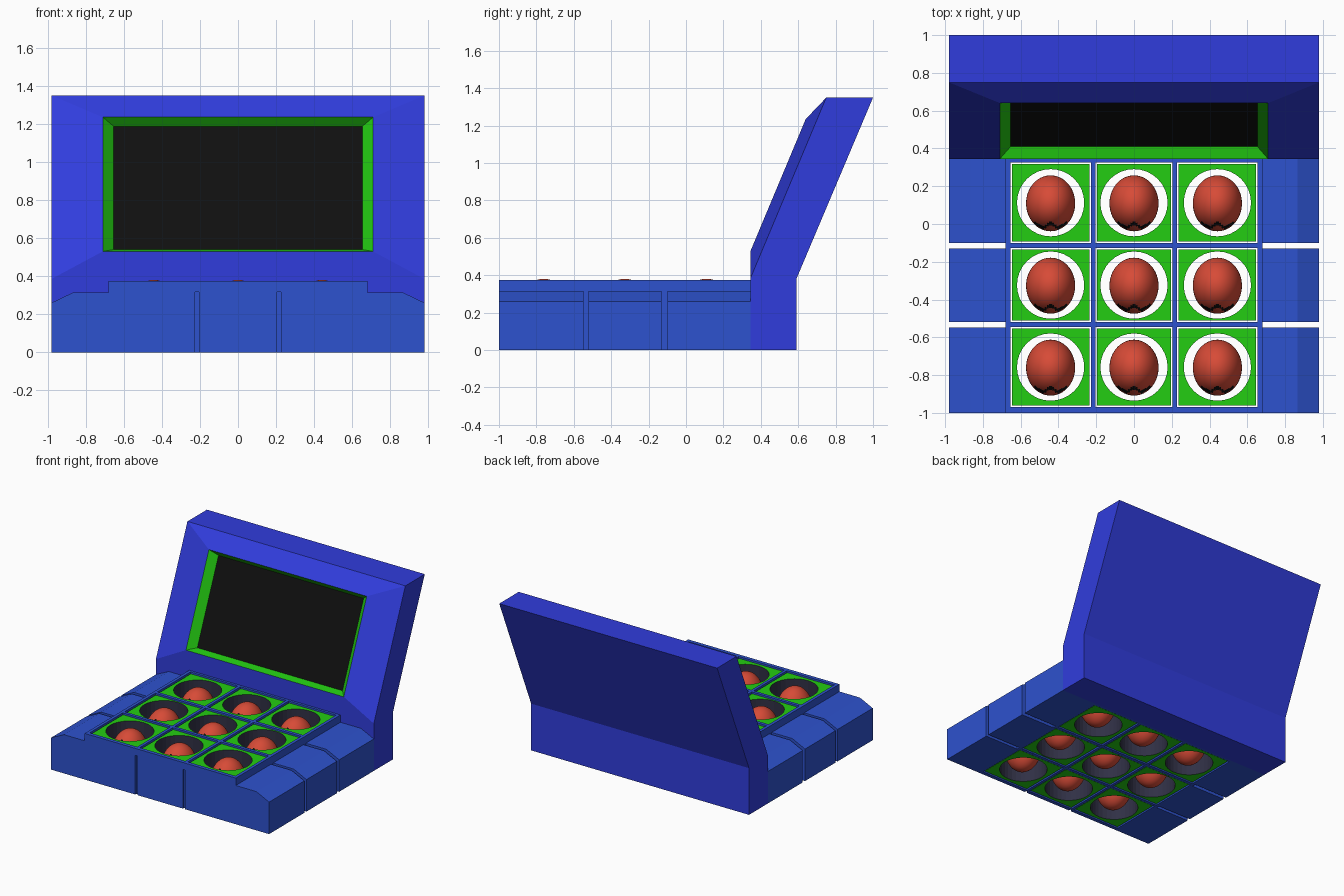
import bpy, bmesh, math

if "Cube" in bpy.data.objects:
    bpy.data.objects.remove(bpy.data.objects["Cube"])

def material(name, rgb):
    m = bpy.data.materials.new(name)
    m.diffuse_color = (*rgb, 1)
    m.use_nodes = True
    m.node_tree.nodes["Principled BSDF"].inputs["Base Color"].default_value = m.diffuse_color
    return m

BASE = material("base_blue", (0.027, 0.085, 0.62))
CASE = material("housing_blue", (0.03, 0.046, 0.72))
GREEN = material("bright_green", (0.017, 0.61, 0.006))
RED = material("warm_red", (0.68, 0.07, 0.038))
DARK = material("dark_slate", (0.03, 0.03, 0.06))
BLACK = material("black", (0.005, 0.005, 0.005))

def finish(name, bm, mats, recalc=True):
    if recalc:
        bmesh.ops.recalc_face_normals(bm, faces=bm.faces)
    me = bpy.data.meshes.new(name)
    bm.to_mesh(me)
    bm.free()
    for m in mats:
        me.materials.append(m)
    ob = bpy.data.objects.new(name, me)
    bpy.context.collection.objects.link(ob)
    return ob

def box(bm, x0, x1, y0, y1, z0, z1):
    v = [bm.verts.new((x, y, z)) for x in (x0, x1) for y in (y0, y1) for z in (z0, z1)]
    for f in ((0, 1, 3, 2), (4, 6, 7, 5), (0, 4, 5, 1), (2, 3, 7, 6), (0, 2, 6, 4), (1, 5, 7, 3)):
        bm.faces.new([v[i] for i in f])

def prism(bm, a, b):
    """Closed solid between two matching outlines."""
    va, vb = [bm.verts.new(p) for p in a], [bm.verts.new(p) for p in b]
    bm.faces.new(va)
    bm.faces.new(vb[::-1])
    for i in range(len(a)):
        j = (i + 1) % len(a)
        bm.faces.new((va[i], vb[i], vb[j], va[j]))

# Cell extents of the 3 x 3 tray
COLS = [(-0.655, -0.228), (-0.205, 0.205), (0.228, 0.655)]
ROWS = [(-0.97, -0.545), (-0.52, -0.127), (-0.10, 0.325)]
TOP, STEP = 0.375, 0.318

# Divider grid
bm = bmesh.new()
xe = [-0.68] + [v for c in COLS for v in c] + [0.68]
for i in range(0, 8, 2):
    box(bm, xe[i], xe[i + 1], -0.985, 0.345, 0, TOP)
ye = [-0.985] + [v for r in ROWS for v in r] + [0.345]
for i in range(0, 8, 2):
    for c in COLS:
        box(bm, c[0], c[1], ye[i], ye[i + 1], 0, TOP)
# front lip above the grooves, and front panels
box(bm, -0.68, 0.68, -1.0, -0.985, STEP, TOP)
for x0, x1 in ((-0.68, -0.225), (-0.205, 0.205), (0.225, 0.68)):
    box(bm, x0, x1, -1.0, -0.985, 0, STEP)
finish("divider_grid", bm, [BASE])

# Side wings, three per side with gaps
bm = bmesh.new()
prof = [(0.68, 0), (0.98, 0), (0.98, 0.26), (0.865, 0.315), (0.68, 0.315)]
for s in (-1, 1):
    for y0, y1 in ((-1.0, -0.547), (-0.52, -0.13), (-0.10, 0.345)):
        prism(bm, [(s * x, y0, z) for x, z in prof], [(s * x, y1, z) for x, z in prof])
finish("side_wings", bm, [BASE])

# Green socket blocks with round holes, and a ball in each
def socket(name, c, r, n=32, gap=0.008, z0=0.005, z1=0.365, rad=0.178):
    cx, cy = sum(c) / 2, sum(r) / 2
    hx, hy = (c[1] - c[0]) / 2 - gap, (r[1] - r[0]) / 2 - gap
    bm = bmesh.new()
    loops = []
    for z in (z0, z1):
        outer, inner = [], []
        for i in range(n):
            a = 2 * math.pi * i / n
            dx, dy = math.cos(a), math.sin(a)
            k = max(abs(dx), abs(dy))
            outer.append(bm.verts.new((cx + hx * dx / k, cy + hy * dy / k, z)))
            inner.append(bm.verts.new((cx + rad * dx, cy + rad * dy, z)))
        loops += [outer, inner]
    ob, ib, ot, it = loops
    for a, b, m in ((ob, ot, 0), (ot, it, 0), (it, ib, 1), (ib, ob, 0)):
        for i in range(n):
            j = (i + 1) % n
            bm.faces.new((a[i], a[j], b[j], b[i])).material_index = m
    finish(name, bm, [GREEN, DARK])

def ball(name, x, y):
    bm = bmesh.new()
    bmesh.ops.create_uvsphere(bm, u_segments=64, v_segments=48, radius=1)
    for v in bm.verts:
        v.co = (x + 0.13 * v.co.x, y + 0.148 * v.co.y, 0.19 + 0.191 * v.co.z)
    # small black zigzag on the front of the ball
    for f in bm.faces:
        f.smooth = True
        p = f.calc_center_median()
        ax, dy = abs(p.x - x), p.y - y
        target = -0.118 + 0.6 * (abs(ax - 0.04) - 0.02)
        if p.z > 0.19 and ax < 0.085 and abs(dy - target) < 0.008:
            f.material_index = 1
    finish(name, bm, [RED, BLACK])

for j, r in enumerate(ROWS):
    for i, c in enumerate(COLS):
        socket(f"socket_{j}_{i}", c, r)
        ball(f"ball_{j}_{i}", sum(c) / 2, sum(r) / 2 - 0.003)

# Screen housing: side profile with an open sloped front, closed by a raised bezel
def rect(hx, lo, hi):
    return [(-hx, *lo), (hx, *lo), (hx, *hi), (-hx, *hi)]

def ring(bm, a, b):
    va, vb = [bm.verts.new(p) for p in a], [bm.verts.new(p) for p in b]
    for i in range(4):
        j = (i + 1) % 4
        bm.faces.new((va[i], va[j], vb[j], vb[i]))

outer = rect(0.98, (0.345, 0.385), (0.75, 1.35))
rim = rect(0.71, (0.345, 0.53), (0.64, 1.235))
glass = rect(0.653, (0.41, 0.54), (0.682, 1.187))

bm = bmesh.new()
side = [(0.345, 0.385), (0.345, 0), (0.59, 0), (0.59, 0.38), (1.0, 1.35), (0.75, 1.35)]
L, R = ([bm.verts.new((x, y, z)) for y, z in side] for x in (-0.98, 0.98))
bm.faces.new(L)
bm.faces.new(R[::-1])
for i in range(5):
    bm.faces.new((L[i], R[i], R[i + 1], L[i + 1]))
ring(bm, outer, rim)
bmesh.ops.remove_doubles(bm, verts=bm.verts, dist=0.0005)
finish("screen_housing", bm, [CASE])

bm = bmesh.new()
ring(bm, rim, glass)
finish("screen_bezel", bm, [GREEN], recalc=False)

bm = bmesh.new()
bm.faces.new([bm.verts.new(p) for p in glass])
finish("screen_glass", bm, [BLACK], recalc=False)
